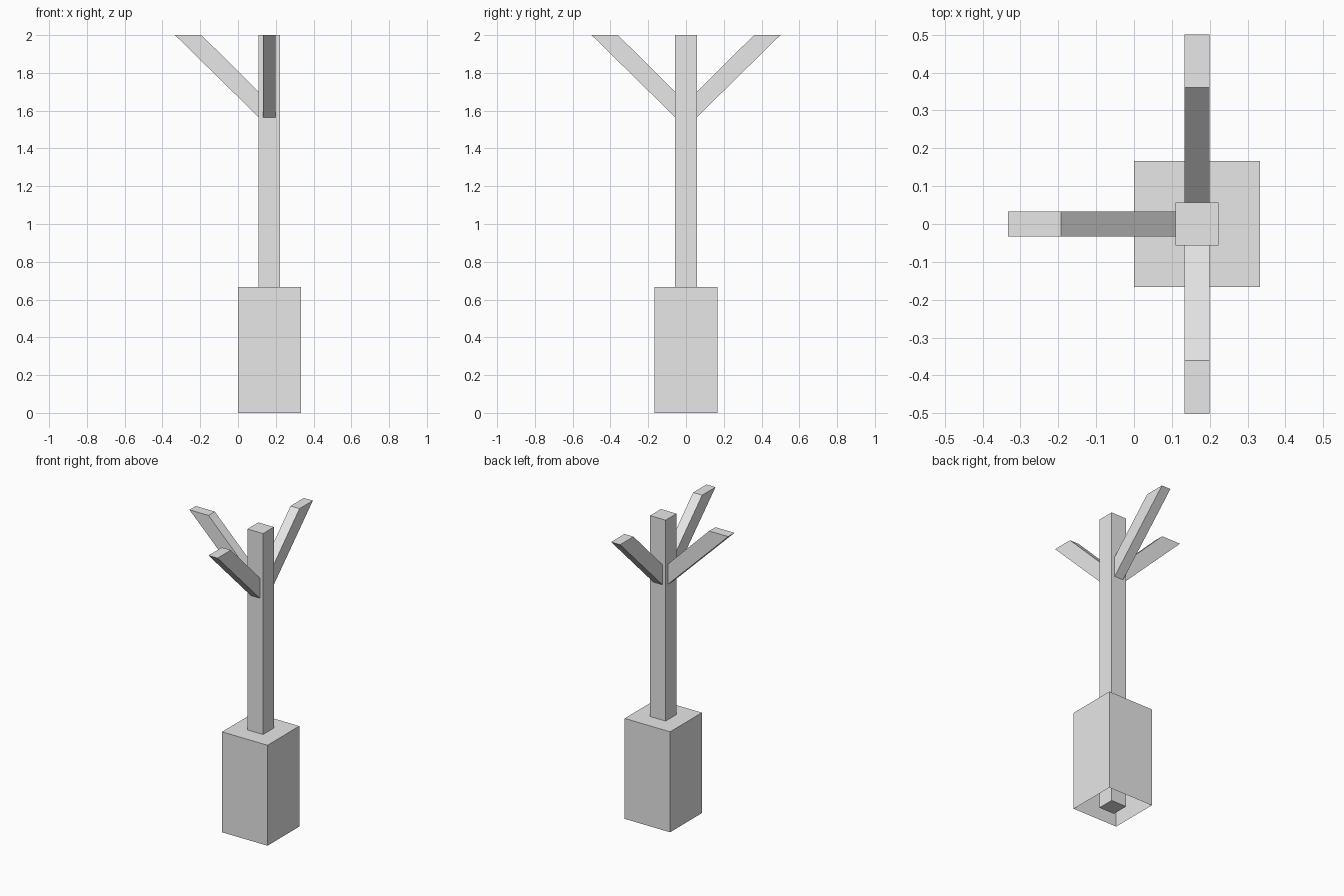
import bpy
import bmesh
from math import radians
from mathutils import Matrix, Vector

cube = bpy.data.objects.get("Cube")
if cube:
    bpy.data.objects.remove(cube, do_unlink=True)

AXIS_X = 1 / 6        # trunk axis position along x
TRUNK_HALF = 0.057
BRANCH_HALF = 0.033

# Single plain colour
grey = bpy.data.materials.new("light_grey")
grey.use_nodes = True
GREY = (0.8, 0.8, 0.8, 1)
grey.diffuse_color = GREY
grey.node_tree.nodes["Principled BSDF"].inputs["Base Color"].default_value = GREY


def add_object(name, bm):
    bmesh.ops.recalc_face_normals(bm, faces=bm.faces)
    mesh = bpy.data.meshes.new(name)
    bm.to_mesh(mesh)
    bm.free()
    mesh.materials.append(grey)
    obj = bpy.data.objects.new(name, mesh)
    obj.location.x = AXIS_X
    bpy.context.collection.objects.link(obj)
    return obj


def post(name, half, height, open_bottom=False):
    """Square upright box standing on the floor."""
    bm = bmesh.new()
    bmesh.ops.create_cube(bm, size=1)
    bmesh.ops.scale(bm, vec=(2 * half, 2 * half, height), verts=bm.verts)
    bmesh.ops.translate(bm, vec=(0, 0, height / 2), verts=bm.verts)
    if open_bottom:
        floor = [f for f in bm.faces if f.calc_center_median().z < 0.001]
        bmesh.ops.delete(bm, geom=floor, context='FACES')
    return add_object(name, bm)


def branch(name, angle, reach):
    """Slanted bar with an upright root and a level tip, swung about the trunk."""
    profile = [(TRUNK_HALF, 1.565), (reach, 2), (reach - 0.14, 2), (TRUNK_HALF, 1.7)]
    bm = bmesh.new()
    side = bm.faces.new([bm.verts.new((r, -BRANCH_HALF, z)) for r, z in profile])
    grown = bmesh.ops.extrude_face_region(bm, geom=[side], use_keep_orig=True)
    moved = [v for v in grown["geom"] if isinstance(v, bmesh.types.BMVert)]
    bmesh.ops.translate(bm, vec=Vector((0, 2 * BRANCH_HALF, 0)), verts=moved)
    bmesh.ops.rotate(bm, matrix=Matrix.Rotation(radians(angle), 3, 'Z'), verts=bm.verts)
    return add_object(name, bm)


# Hollow base, open underneath, with the trunk running through it
post("base", 1 / 6, 2 / 3, open_bottom=True)
post("trunk", TRUNK_HALF, 2)

# Three branches; the side towards +x stays bare
for name, angle in (("back_branch", 90), ("right_branch", 180), ("front_branch", 270)):
    branch(name, angle, 0.5)
